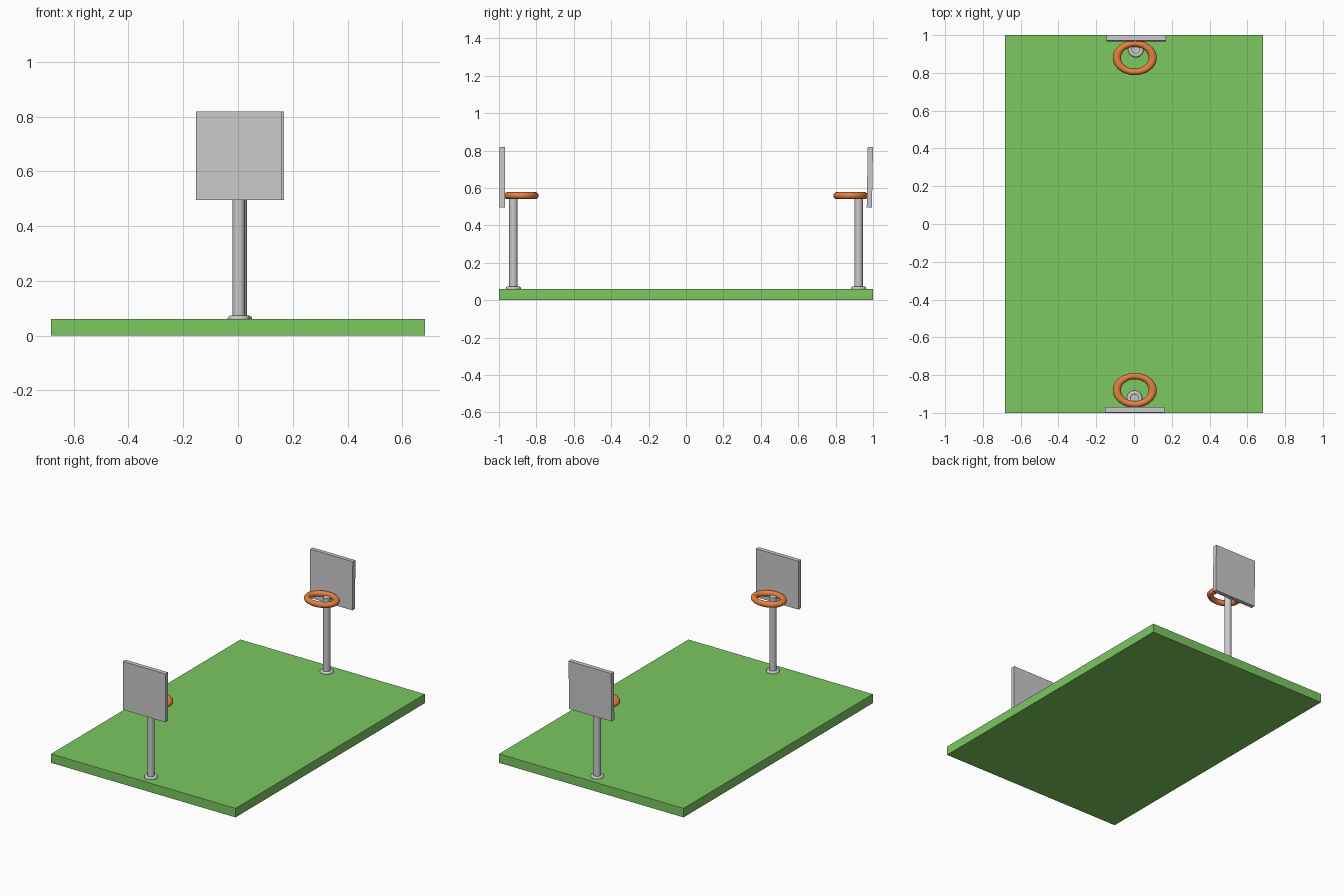
import bpy
from math import radians

if "Cube" in bpy.data.objects:
    bpy.data.objects.remove(bpy.data.objects["Cube"])


def paint(obj, mat):
    obj.data.materials.append(mat)


def material(name, color):
    mat = bpy.data.materials.new(name)
    mat.diffuse_color = color
    mat.use_nodes = True
    mat.node_tree.nodes["Principled BSDF"].inputs["Base Color"].default_value = mat.diffuse_color
    return mat


def box(name, size, loc, rot=(0, 0, 0)):
    bpy.ops.mesh.primitive_cube_add(size=1, location=loc, rotation=rot)
    obj = bpy.context.object
    obj.name = name
    obj.scale = size
    return obj


def smooth(obj):
    bpy.ops.object.shade_smooth_by_angle(angle=radians(40))
    return obj


def torus(name, major, minor, loc, scale=(1, 1, 1)):
    bpy.ops.mesh.primitive_torus_add(major_radius=major, minor_radius=minor,
                                     major_segments=48, minor_segments=16, location=loc)
    obj = bpy.context.object
    obj.name = name
    obj.scale = scale
    return smooth(obj)


green = material("grass_green", (0.20, 0.58, 0.12, 1))
orange = material("hoop_orange", (0.80, 0.22, 0.05, 1))

# Court slab
paint(box("court", (1.364, 2.0, 0.06), (0, 0, 0.03)), green)

# One goal at each end; the far one sits slightly off centre and leans a touch
for end, side, x, tilt in (("front", -1, 0.003, 0), ("back", 1, 0.010, -1.0)):
    # Pole and its foot ring
    bpy.ops.mesh.primitive_cylinder_add(vertices=32, radius=0.0225, depth=0.51,
                                        location=(x, side * 0.923, 0.305))
    bpy.context.object.name = end + "_pole"
    smooth(bpy.context.object)
    torus(end + "_pole_foot", 0.030, 0.011, (x, side * 0.923, 0.062))

    # Backboard
    box(end + "_backboard", (0.315, 0.028, 0.323), (x + 0.001, side * 0.983, 0.657),
        (radians(tilt), 0, 0))

    # Oval hoop
    paint(torus(end + "_hoop", 0.095, 0.0215, (0.004, side * 0.880, 0.559),
                (1, 0.79, 0.88)), orange)
